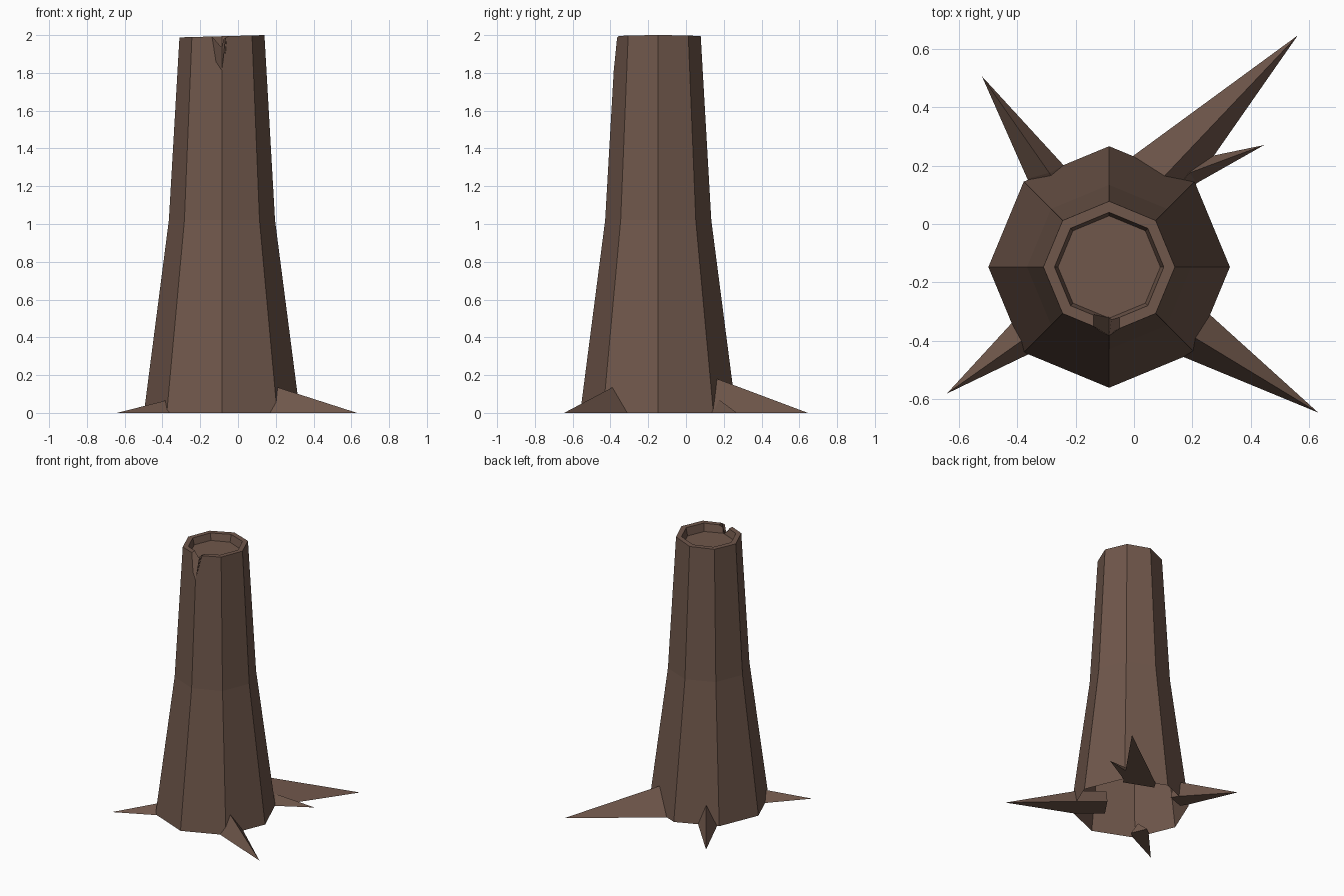
import bpy, bmesh, math
from mathutils import Vector

if "Cube" in bpy.data.objects:
    bpy.data.objects.remove(bpy.data.objects["Cube"])

bark = bpy.data.materials.new("dark brown bark")
bark.diffuse_color = (0.16, 0.095, 0.07, 1)
bark.use_nodes = True
bark.node_tree.nodes["Principled BSDF"].inputs["Base Color"].default_value = bark.diffuse_color

CX, CY = -0.085, -0.147


def make(name, verts, faces, mat=True):
    me = bpy.data.meshes.new(name)
    me.from_pydata(verts, [], faces)
    bm = bmesh.new()
    bm.from_mesh(me)
    bmesh.ops.recalc_face_normals(bm, faces=bm.faces)
    bm.to_mesh(me)
    bm.free()
    if mat:
        me.materials.append(bark)
    ob = bpy.data.objects.new(name, me)
    bpy.context.collection.objects.link(ob)
    return ob


# trunk: octagonal rings from the ground, over the rim, into the shallow hollow
rings = [(0.413, 0.0), (0.281, 1.02), (0.225, 1.994), (0.187, 1.994), (0.175, 1.94)]
verts, faces = [], []
for r, z in rings:
    for k in range(8):
        a = k * math.pi / 4
        x = r * math.cos(a)
        tilt = 0.027 * x if z > 1.95 else 0      # slightly slanted rim
        verts.append((CX + x, CY + r * math.sin(a), z + tilt))
for i in range(len(rings) - 1):
    for k in range(8):
        n = (k + 1) % 8
        faces.append((i * 8 + k, i * 8 + n, i * 8 + 8 + n, i * 8 + 8 + k))
faces.append(tuple(range(7, -1, -1)))
faces.append(tuple(range(32, 40)))
trunk = make("trunk", verts, faces)

# V-shaped split in the front of the rim
cut = []
for y, zb in ((-0.46, 1.66), (-0.30, 1.975)):
    cut += [(CX, y, zb), (CX - 0.054, y, 2.0), (CX - 0.054, y, 2.1),
            (CX + 0.045, y, 2.1), (CX + 0.045, y, 2.0)]
cutter = make("split_cutter", cut,
              [(0, 1, 2, 3, 4), (9, 8, 7, 6, 5)] +
              [(k, (k + 1) % 5, 5 + (k + 1) % 5, 5 + k) for k in range(5)])
cutter.hide_render = True
mod = trunk.modifiers.new("split", "BOOLEAN")
mod.operation = "DIFFERENCE"
mod.solver = "EXACT"
mod.object = cutter
bpy.context.view_layer.objects.active = trunk
bpy.ops.object.modifier_apply(modifier="split")
bpy.data.objects.remove(cutter)

# the trunk is open underneath
bm = bmesh.new()
bm.from_mesh(trunk.data)
bmesh.ops.delete(bm, geom=[f for f in bm.faces if f.calc_center_median().z < 0.001],
                 context="FACES_ONLY")
bm.to_mesh(trunk.data)
bm.free()


# roots: three-sided spikes whose short stubs run into the trunk
def root(name, tip, ridge, left, right, height, depth):
    inward = (Vector((CX, CY)) - Vector(ridge)).normalized() * depth
    tri = [Vector((*left, 0)), Vector((*right, 0)), Vector((*ridge, height))]
    inner = [p + Vector((inward.x, inward.y, 0)) for p in tri]
    make(name, [Vector((*tip, 0))] + tri + inner,
         [(0, 1, 3), (0, 3, 2), (0, 2, 1), (1, 4, 6, 3), (3, 6, 5, 2),
          (2, 5, 4, 1), (4, 5, 6)])


root("back_right_root", (0.56, 0.645), (0.105, 0.165), (0.0, 0.235), (0.215, 0.15), 0.18, 0.06)
root("small_side_root", (0.445, 0.27), (0.19, 0.175), (0.18, 0.215), (0.215, 0.14), 0.07, 0.05)
root("back_left_root", (-0.52, 0.505), (-0.29, 0.175), (-0.365, 0.155), (-0.24, 0.2), 0.14, 0.06)
root("front_left_root", (-0.64, -0.58), (-0.385, -0.4), (-0.36, -0.445), (-0.41, -0.33), 0.065, 0.06)
root("front_right_root", (0.63, -0.645), (0.21, -0.39), (0.265, -0.315), (0.17, -0.455), 0.135, 0.22)
